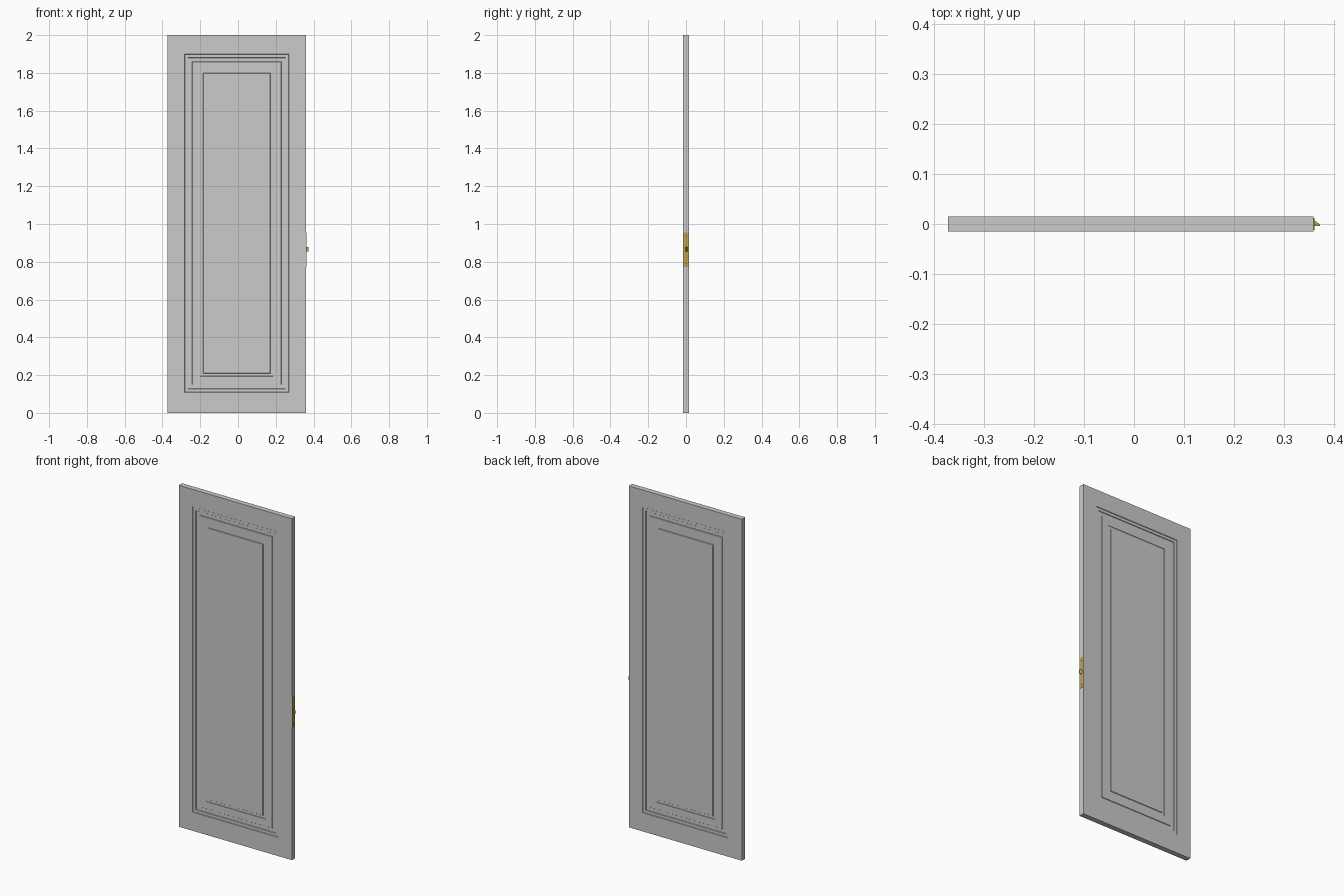
import bpy, bmesh, math

if "Cube" in bpy.data.objects:
    bpy.data.objects.remove(bpy.data.objects["Cube"])

X0, X1, T, H = -0.373, 0.360, 0.0155, 2.0
CX = (X0 + X1) / 2


def finish(bm, name, mat=None):
    bmesh.ops.recalc_face_normals(bm, faces=bm.faces[:])
    me = bpy.data.meshes.new(name)
    bm.to_mesh(me)
    bm.free()
    ob = bpy.data.objects.new(name, me)
    bpy.context.collection.objects.link(ob)
    if mat:
        me.materials.append(mat)
    return ob


def box(name, x, y, z, mat):
    bm = bmesh.new()
    bmesh.ops.create_cube(bm, size=1)
    for v in bm.verts:
        v.co = [r[0] if c < 0 else r[1] for c, r in zip(v.co, (x, y, z))]
    return finish(bm, name, mat)


brass = bpy.data.materials.new("brass")
brass.diffuse_color = (0.55, 0.36, 0.08, 1)
brass.use_nodes = True
brass.node_tree.nodes["Principled BSDF"].inputs["Base Color"].default_value = brass.diffuse_color
dark_brass = bpy.data.materials.new("dark_brass")
dark_brass.diffuse_color = (0.35, 0.22, 0.05, 1)
dark_brass.use_nodes = True
dark_brass.node_tree.nodes["Principled BSDF"].inputs["Base Color"].default_value = dark_brass.diffuse_color

# Door leaf: nested rectangular rings (inset, depth) form the moulded panel on both faces
bm = bmesh.new()
profile = [(0, 0), (0.002, 0.003), (0.018, 0.003), (0.020, 0.006), (0.040, 0.006),
           (0.042, 0.003), (0.084, 0.003), (0.085, 0.005), (0.099, 0.005), (0.101, 0.002)]
half = [((X1 - X0) / 2, H / 2, 1.0, T)]
half += [(0.277 - i, 0.895 - i, 1.004, T - d) for i, d in profile]
rings = [(w, h, cz, -y) for w, h, cz, y in reversed(half)] + half
loops = []
for w, h, cz, y in rings:
    loops.append([bm.verts.new((CX + sx * w, y, cz + sz * h))
                  for sx, sz in ((-1, -1), (1, -1), (1, 1), (-1, 1))])
for a, b in zip(loops, loops[1:]):
    for i in range(4):
        j = (i + 1) % 4
        bm.faces.new((a[i], a[j], b[j], b[i]))
bm.faces.new(loops[0])
bm.faces.new(loops[-1])
finish(bm, "door_leaf")

# Latch plate on the door edge
box("latch_plate", (X1 - 0.002, X1 + 0.0015), (-0.0125, 0.0125), (0.772, 0.955), brass)

# Wedge-shaped latch bolt
bm = bmesh.new()
outline = [(0.355, -0.004), (0.373, -0.004), (0.373, -0.001), (0.362, 0.007), (0.355, 0.007)]
face = bm.faces.new([bm.verts.new((x, y, 0.854)) for x, y in outline])
ext = bmesh.ops.extrude_face_region(bm, geom=[face])
for v in ext["geom"]:
    if isinstance(v, bmesh.types.BMVert):
        v.co.z = 0.877
finish(bm, "latch_bolt", brass)

# Plate screws
for k, z in enumerate((0.792, 0.935)):
    bpy.ops.mesh.primitive_cylinder_add(vertices=16, radius=0.005, depth=0.002,
                                        location=(X1 + 0.0012, 0, z),
                                        rotation=(0, math.pi / 2, 0))
    screw = bpy.context.object
    screw.name = f"plate_screw_{k + 1}"
    screw.data.materials.append(dark_brass)
